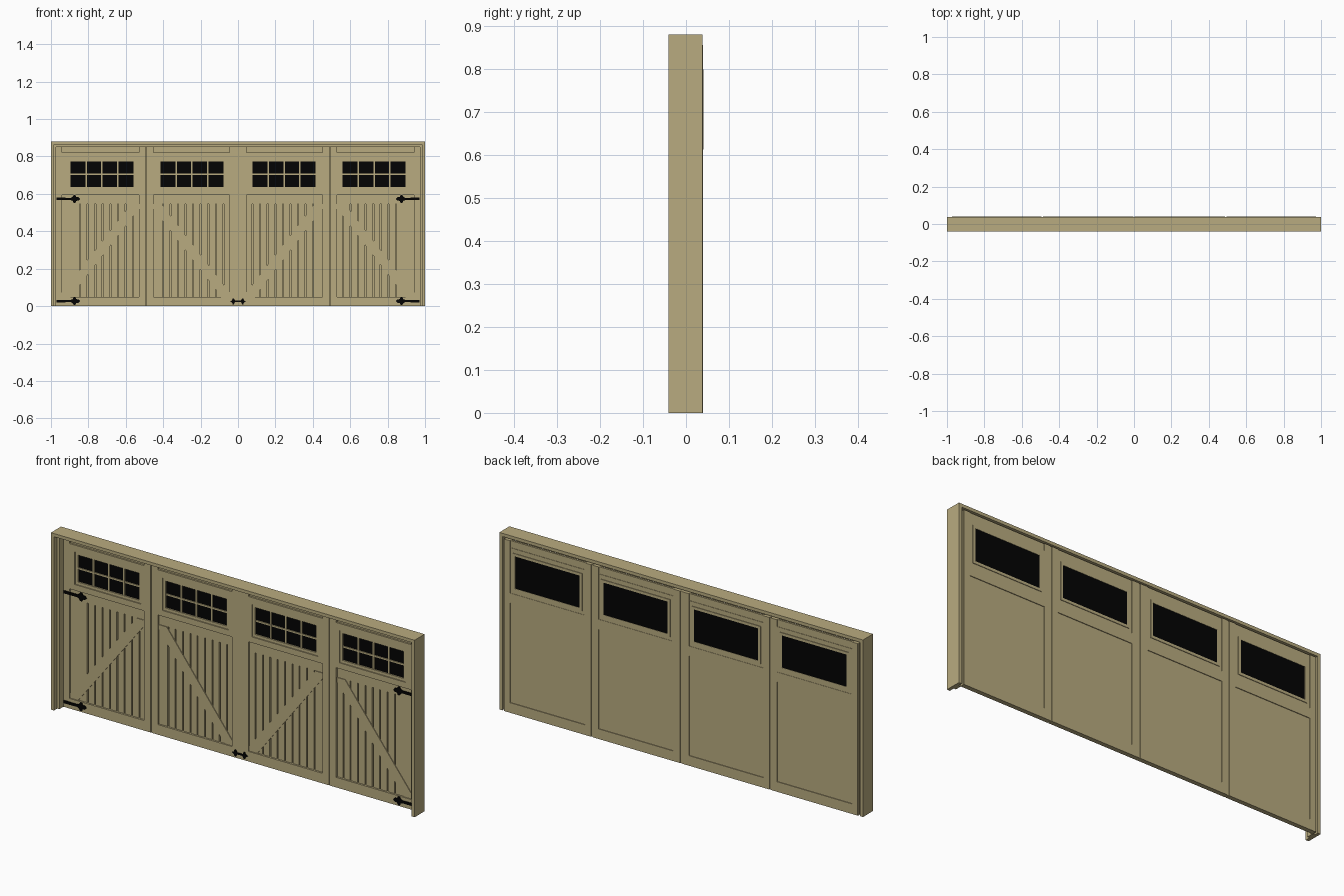
import bpy, bmesh

cube = bpy.data.objects.get("Cube")
if cube:
    bpy.data.objects.remove(cube, do_unlink=True)


def material(name, rgb, rough):
    m = bpy.data.materials.new(name)
    m.use_nodes = True
    m.diffuse_color = (*rgb, 1)
    bsdf = m.node_tree.nodes["Principled BSDF"]
    bsdf.inputs["Base Color"].default_value = (*rgb, 1)
    bsdf.inputs["Roughness"].default_value = rough
    return m


TAN = material("tan paint", (0.485, 0.41, 0.215), 0.7)
BLACK = material("black", (0.001, 0.001, 0.001), 0.6)


def prism(bm, points, y0, y1):
    """Extrude an outline in x and z from y0 to y1."""
    face = bm.faces.new([bm.verts.new((x, y0, z)) for x, z in points])
    ext = bmesh.ops.extrude_face_region(bm, geom=[face])
    for v in ext["geom"]:
        if isinstance(v, bmesh.types.BMVert):
            v.co.y = y1


def box(bm, x0, x1, z0, z1, y0, y1):
    prism(bm, [(x0, z0), (x1, z0), (x1, z1), (x0, z1)], y0, y1)


def ring(bm, outer, inner, y0, y1):
    """Rectangular border between two (x0, x1, z0, z1) bounds."""
    x0, x1, z0, z1 = outer
    a0, a1, b0, b1 = inner
    box(bm, x0, x1, z0, b0, y0, y1)
    box(bm, x0, x1, b1, z1, y0, y1)
    box(bm, x0, a0, b0, b1, y0, y1)
    box(bm, a1, x1, b0, b1, y0, y1)


def around(c, half_width, z0, z1):
    return (c - half_width, c + half_width, z0, z1)


def finish(bm, name, mat):
    bmesh.ops.recalc_face_normals(bm, faces=bm.faces[:])
    mesh = bpy.data.meshes.new(name)
    bm.to_mesh(mesh)
    bm.free()
    mesh.materials.append(mat)
    ob = bpy.data.objects.new(name, mesh)
    bpy.context.scene.collection.objects.link(ob)
    return ob


# Heights shared by all door sections, then depths from front to back
TOP, STRIP, MID, PLANK, FOOT = 0.855, 0.82, 0.595, 0.545, 0.05
FACE, BRACE, BOARD, CORE, BACK, REAR = 0.017, 0.0225, 0.026, 0.035, 0.036, 0.0395

# Outer frame: jambs and header, with a thinner stop set back inside
bm = bmesh.new()
for s in (-1, 1):
    box(bm, s * 0.984, s, 0, 0.88, -0.041, 0.038)
box(bm, -0.984, 0.984, 0.864, 0.88, -0.041, 0.038)
finish(bm, "outer_frame", TAN)

bm = bmesh.new()
for s in (-1, 1):
    box(bm, s * 0.972, s * 0.984, 0, 0.864, -0.015, FACE)
box(bm, -0.972, 0.972, 0.85, 0.864, -0.015, FACE)
finish(bm, "door_stop", TAN)

# Thin core sheet of the door
bm = bmesh.new()
box(bm, -0.976, 0.976, 0, TOP, CORE, BACK)
finish(bm, "door_core", TAN)

# Panels: name, side, section edges, panel edges, window centre, brace low and high ends
panels = []
for s, side in ((1, "left"), (-1, "right")):
    panels.append((side + "_outer", s, 0.49, 0.976, 0.528, 0.94, 0.728, 0.94, 0.528))
    panels.append((side + "_inner", s, 0.0, 0.49, 0.045, 0.453, 0.246, 0.045, 0.453))

for name, s, e0, e1, p0, p1, window, low, high in panels:
    lo, hi = sorted((s * p0, s * p1))
    c = s * window

    # Front stiles and rails, with an opening for the window
    bm = bmesh.new()
    gap = 0.002 if e0 else 0
    box(bm, s * (e0 + gap), s * p0, 0, TOP, FACE, CORE)
    box(bm, s * p1, s * (e1 - 0.002), 0, TOP, FACE, CORE)
    box(bm, lo, hi, 0, FOOT, FACE, CORE)
    opening = around(c, 0.182, 0.624, 0.786)
    ring(bm, (lo, hi, MID, STRIP), opening, FACE, CORE)
    finish(bm, name + "_front_stiles_and_rails", TAN)

    # Back stiles and rails, with open seams between sections
    bm = bmesh.new()
    box(bm, s * (e0 + 0.004), s * p0, 0, TOP, BACK, REAR)
    box(bm, s * p1, s * (e1 - 0.004), 0, TOP, BACK, REAR)
    box(bm, lo, hi, 0, FOOT, BACK, REAR)
    box(bm, lo, hi, PLANK, MID, BACK, REAR)
    box(bm, lo, hi, MID, STRIP, BACK, REAR - 0.0015)
    finish(bm, name + "_back_stiles_and_rails", TAN)

    # Recessed strip above the window
    bm = bmesh.new()
    box(bm, lo, hi, STRIP, TOP, BOARD, CORE)
    finish(bm, name + "_top_strip", TAN)

    # Vertical planks with open grooves below a plain band
    bm = bmesh.new()
    box(bm, lo, hi, PLANK, MID, BOARD, CORE)
    count = 8 if "outer" in name else 9
    cuts = [p0 + 0.033 + 0.0405 * i for i in range(count)]
    starts = [p0] + [x + 0.003 for x in cuts]
    ends = [x - 0.003 for x in cuts] + [p1]
    for a, b in zip(starts, ends):
        box(bm, s * a, s * b, FOOT, PLANK, BOARD, CORE)
    finish(bm, name + "_planks", TAN)

    # Diagonal brace, clipped at both corners
    d = 0.045 if high > low else -0.045
    bm = bmesh.new()
    prism(bm, [(s * x, z) for x, z in (
        (low, FOOT), (low + d, FOOT), (high, 0.522),
        (high, PLANK), (high - d, PLANK), (low, 0.073))], BRACE, BOARD + 0.001)
    finish(bm, name + "_brace", TAN)

    # Front window: recessed glass, border and glazing bars
    pane = around(c, 0.168, 0.638, 0.772)
    bm = bmesh.new()
    box(bm, *pane, 0.029, CORE)
    finish(bm, name + "_front_glass", BLACK)

    bm = bmesh.new()
    ring(bm, opening, pane, 0.022, CORE)
    for i in (-1, 0, 1):
        x = c + i * 0.084
        box(bm, x - 0.004, x + 0.004, 0.638, 0.772, 0.024, 0.03)
    box(bm, pane[0], pane[1], 0.701, 0.709, 0.0245, 0.03)
    finish(bm, name + "_window_bars", TAN)

    # Back window
    c = (lo + hi) / 2
    pane = around(c, 0.177, 0.625, 0.785)
    bm = bmesh.new()
    box(bm, *pane, BACK, REAR)
    finish(bm, name + "_back_glass", BLACK)
    bm = bmesh.new()
    ring(bm, around(c, 0.19, 0.612, 0.798), pane, BACK, 0.041)
    finish(bm, name + "_back_window_border", TAN)

# Strap hinges with spear heads
half = [(0, 0.007), (0.075, 0.006), (0.085, 0.01), (0.092, 0.021),
        (0.1, 0.021), (0.106, 0.01), (0.118, 0.009)]
outline = half + [(0.126, 0)] + [(x, -z) for x, z in reversed(half)]
for s, side in ((1, "left"), (-1, "right")):
    for level, z0 in (("upper", 0.573), ("lower", 0.027)):
        bm = bmesh.new()
        prism(bm, [(s * (0.97 - x), z0 + z) for x, z in outline], FACE - 0.004, FACE + 0.001)
        finish(bm, f"{side}_{level}_hinge", BLACK)

# Central pull handle, pointed at both ends
tip = [(0.016, 0.004), (0.022, 0.016), (0.028, 0.016), (0.032, 0.006)]
right = tip + [(0.042, 0)] + [(x, -z) for x, z in reversed(tip)]
bm = bmesh.new()
prism(bm, right + [(-x, z) for x, z in reversed(right)], FACE - 0.005, FACE + 0.001)
handle = finish(bm, "pull_handle", BLACK)
handle.location.z = 0.025
